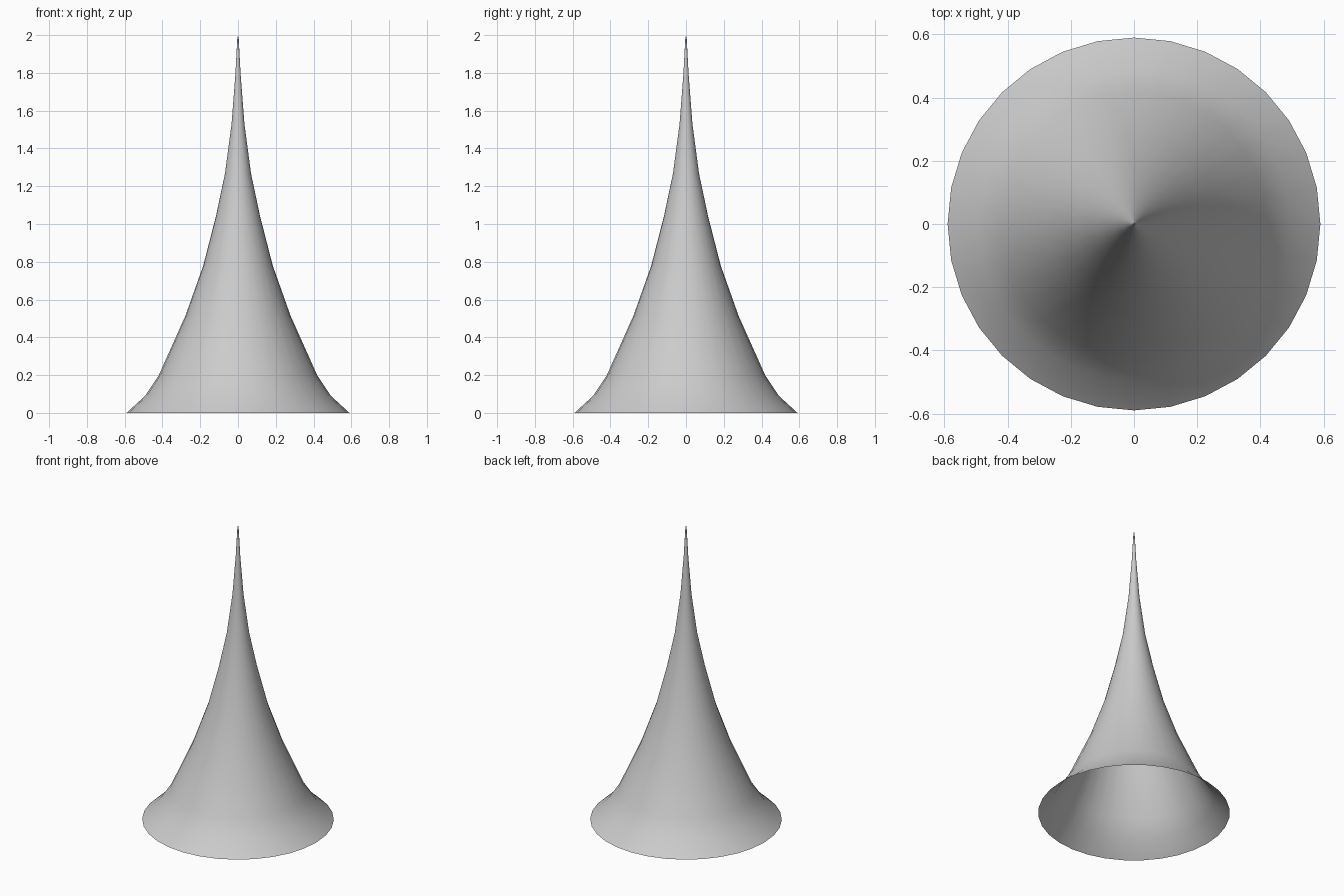
import bpy, bmesh
from math import cos, sin, tau

if "Cube" in bpy.data.objects:
    bpy.data.objects.remove(bpy.data.objects["Cube"])

SEGMENTS = 32
# Flared spire outline: (radius, height) from open rim to tip
PROFILE = [(0.59, 0), (0.492, 0.09), (0.419, 0.20), (0.278, 0.515),
           (0.184, 0.78), (0.117, 1.04), (0.069, 1.267), (0.034, 1.53),
           (0.014, 1.79), (0.004, 1.98)]

bm = bmesh.new()
rings = [[bm.verts.new((r * cos(tau * i / SEGMENTS), r * sin(tau * i / SEGMENTS), z))
          for i in range(SEGMENTS)] for r, z in PROFILE]

# Wall of the spire, open underneath
for low, high in zip(rings, rings[1:]):
    for i in range(SEGMENTS):
        j = (i + 1) % SEGMENTS
        bm.faces.new((low[i], low[j], high[j], high[i]))

# Pointed tip
apex = bm.verts.new((0, 0, 2.0))
for i in range(SEGMENTS):
    bm.faces.new((rings[-1][i], rings[-1][(i + 1) % SEGMENTS], apex))

for face in bm.faces:
    face.smooth = True
mesh = bpy.data.meshes.new("flared_spire")
bm.to_mesh(mesh)
bm.free()
spire = bpy.data.objects.new("flared_spire", mesh)
bpy.context.collection.objects.link(spire)
